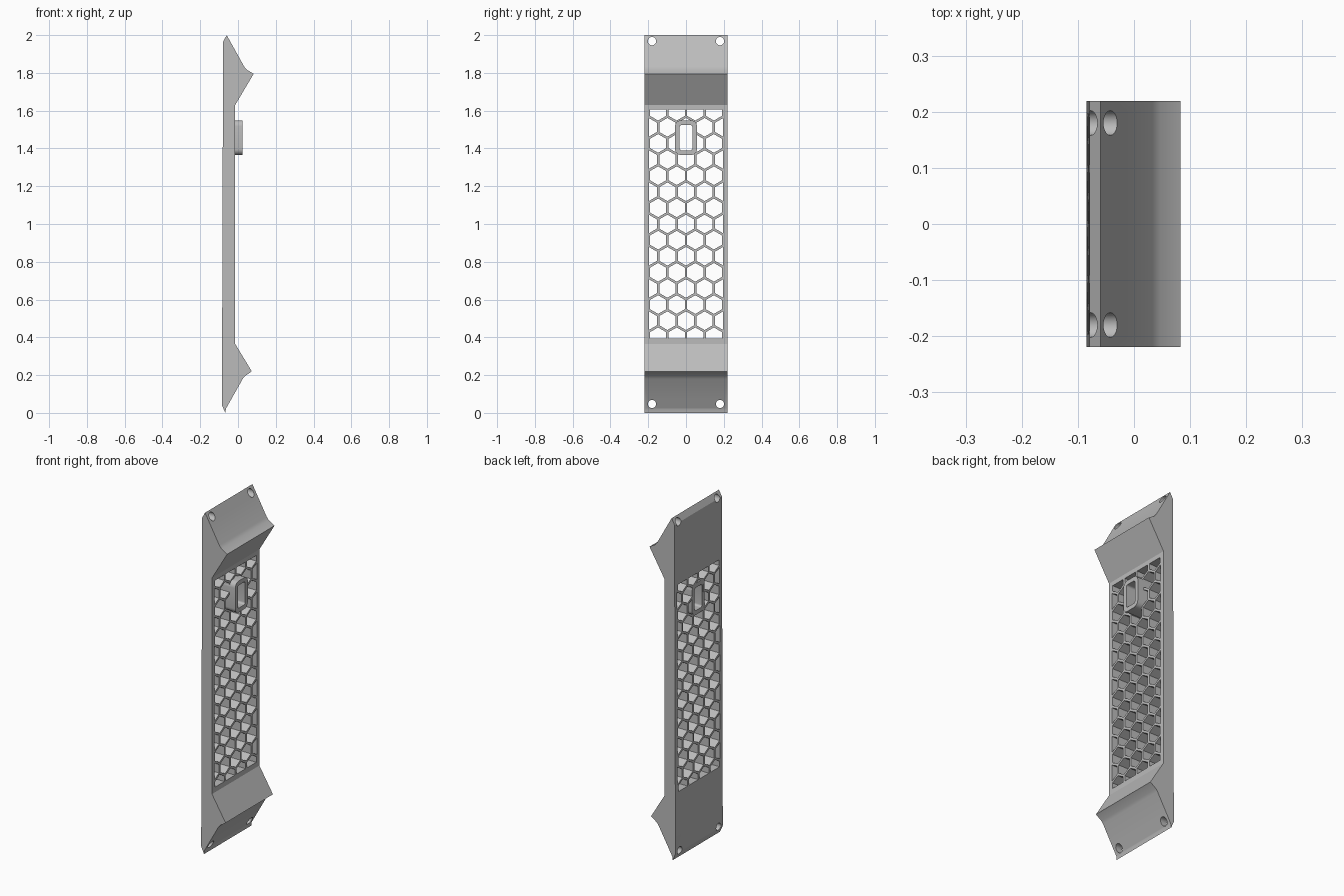
import bpy
import bmesh
import math
from mathutils import Vector

cube = bpy.data.objects.get("Cube")
if cube:
    bpy.data.objects.remove(cube, do_unlink=True)

grey = bpy.data.materials.new("satin grey")
grey.use_nodes = True
grey.diffuse_color = (0.5, 0.5, 0.5, 1)
grey.node_tree.nodes["Principled BSDF"].inputs["Base Color"].default_value = grey.diffuse_color

HALF_WIDTH = 0.219


def make_object(name, bm):
    bmesh.ops.recalc_face_normals(bm, faces=bm.faces)
    mesh = bpy.data.meshes.new(name)
    bm.to_mesh(mesh)
    bm.free()
    mesh.materials.append(grey)
    obj = bpy.data.objects.new(name, mesh)
    bpy.context.collection.objects.link(obj)
    return obj


def add_face(bm, points):
    return bm.faces.new([bm.verts.new(p) for p in points])


def extrude(bm, offset):
    """Turn every flat face into a closed prism."""
    made = bmesh.ops.extrude_face_region(bm, geom=bm.faces[:], use_keep_orig=True)
    verts = [g for g in made["geom"] if isinstance(g, bmesh.types.BMVert)]
    bmesh.ops.translate(bm, verts=verts, vec=offset)


def polygon(y, z, radius, sides, x):
    steps = [math.tau * i / sides for i in range(sides)]
    return [(x, y + radius * math.sin(a), z + radius * math.cos(a)) for a in steps]


def rounded_slot(half_y, half_z, radius, z, x, steps=6):
    points = []
    for corner, (sy, sz) in enumerate([(1, 1), (-1, 1), (-1, -1), (1, -1)]):
        for i in range(steps + 1):
            a = math.pi / 2 * (corner + i / steps)
            points.append((x, sy * (half_y - radius) + radius * math.cos(a),
                           z + sz * (half_z - radius) + radius * math.sin(a)))
    return points


def cut(target, cutter):
    cutter.hide_render = True
    mod = target.modifiers.new("cut", "BOOLEAN")
    mod.operation = "DIFFERENCE"
    mod.solver = "EXACT"
    mod.object = cutter
    bpy.context.view_layer.update()
    graph = bpy.context.evaluated_depsgraph_get()
    mesh = bpy.data.meshes.new_from_object(target.evaluated_get(graph))
    target.modifiers.clear()
    target.data = mesh
    bpy.data.objects.remove(cutter, do_unlink=True)


# Body: side profile with a wedge at each end, extruded across the width
profile = [(-0.085, 0.04), (-0.067, 0.0), (-0.064, 0.022), (0.025, 0.18), (0.036, 0.194),
           (0.073, 0.22), (-0.015, 0.365), (-0.015, 1.63), (0.083, 1.795),
           (0.046, 1.817), (0.033, 1.833), (-0.06, 2.0), (-0.079, 1.965)]
bm = bmesh.new()
add_face(bm, [(x, -HALF_WIDTH, z) for x, z in profile])
extrude(bm, (0, 2 * HALF_WIDTH, 0))
body = make_object("panel_body", bm)

# Honeycomb openings, trimmed to the grille window
PITCH, WALL = 0.0985, 0.013
ROW = PITCH * math.sqrt(3) / 2
bm = bmesh.new()
for row in range(-8, 9):
    for col in range(-3, 4):
        y = (col + 0.5 * (row % 2)) * PITCH
        add_face(bm, polygon(y, 1 + row * ROW, (PITCH - WALL) / math.sqrt(3), 6, -0.2))
for point, normal in [((0, 0.196, 0), (0, 1, 0)), ((0, -0.196, 0), (0, -1, 0)),
                      ((0, 0, 1.605), (0, 0, 1)), ((0, 0, 0.395), (0, 0, -1))]:
    bmesh.ops.bisect_plane(bm, geom=bm.verts[:] + bm.edges[:] + bm.faces[:],
                           plane_co=Vector(point), plane_no=Vector(normal), clear_outer=True)
extrude(bm, (0.4, 0, 0))
cut(body, make_object("honeycomb_cutter", bm))

# Corner screw holes
bm = bmesh.new()
for y in (-0.18, 0.18):
    for z in (0.047, 1.968):
        add_face(bm, polygon(y, z, 0.022, 24, -0.2))
extrude(bm, (0.4, 0, 0))
cut(body, make_object("screw_hole_cutter", bm))

# Slot through the grille
SLOT_Z = 1.457
bm = bmesh.new()
add_face(bm, rounded_slot(0.045, 0.08, 0.02, SLOT_Z, -0.2))
extrude(bm, (0.4, 0, 0))
cut(body, make_object("slot_cutter", bm))

# Raised collar lining the slot
bm = bmesh.new()
outer = [bm.verts.new(p) for p in rounded_slot(0.058, 0.092, 0.032, SLOT_Z, -0.08)]
inner = [bm.verts.new(p) for p in rounded_slot(0.034, 0.067, 0.012, SLOT_Z, -0.08)]
for i in range(len(outer)):
    bm.faces.new((outer[i - 1], outer[i], inner[i], inner[i - 1]))
extrude(bm, (0.103, 0, 0))
collar = make_object("slot_collar", bm)

# Smooth the round holes and corners, keep the edges crisp
bpy.ops.object.select_all(action="DESELECT")
for obj in (body, collar):
    obj.select_set(True)
bpy.context.view_layer.objects.active = body
bpy.ops.object.shade_smooth_by_angle(angle=math.radians(25))
